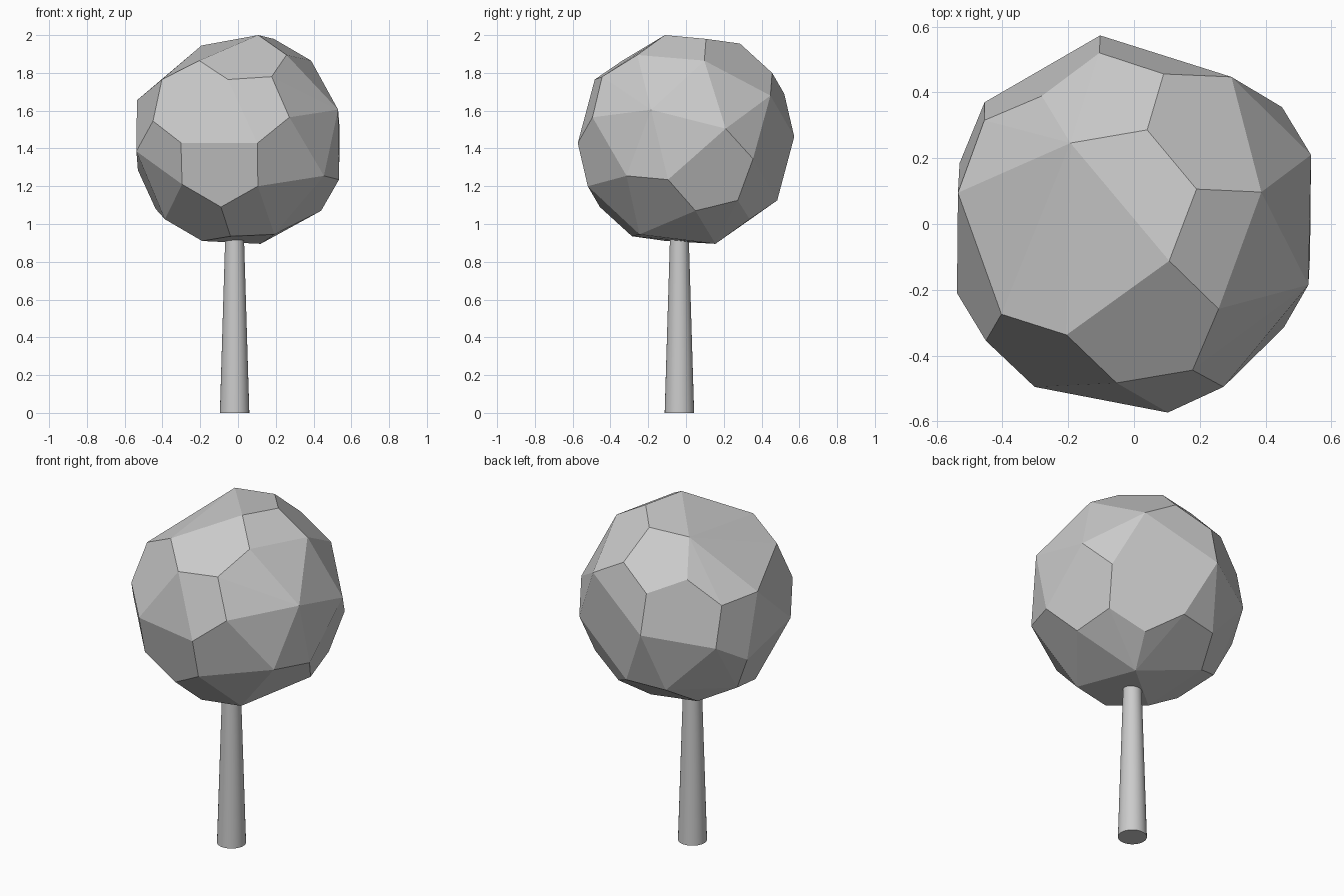
import bpy, bmesh
from math import radians
from mathutils import Vector

if "Cube" in bpy.data.objects:
    bpy.data.objects.remove(bpy.data.objects["Cube"])

# Crown: irregular faceted ball, the hull of rim points around its centre
CENTRE = Vector((0, 0, 1.445))
# corners that also appear mirrored through the centre
PAIRED = [
    (.19, .106, .535), (-.193, .246, .50), (.04, .286, .51), (-.455, .315, .19),
    (-.535, .095, .21), (-.403, -.274, .32), (-.053, -.483, .32), (.178, -.444, .335),
    (.257, -.258, .45), (.387, .097, .42), (.09, .456, .355), (-.105, .52, .245),
    (.296, .447, .235), (-.205, -.337, .42), (-.45, -.355, .10), (.53, -.185, .16),
    (.103, -.573, -.017), (-.538, -.21, -.06)]
# corners that appear on one side only
SINGLE = [
    (.107, -.112, .555), (-.28, .389, .325), (-.302, -.495, -.015), (.272, -.495, .12),
    (-.454, .37, -.045), (.44, .05, -.375), (.12, .156, -.55), (-.436, .145, -.365)]

bm = bmesh.new()
for p in PAIRED:
    for s in (1, -1):
        bm.verts.new(CENTRE + s * Vector(p))
for p in SINGLE:
    bm.verts.new(CENTRE + Vector(p))
bmesh.ops.convex_hull(bm, input=bm.verts[:])
bmesh.ops.dissolve_limit(bm, angle_limit=radians(3), verts=bm.verts[:], edges=bm.edges[:])
bmesh.ops.recalc_face_normals(bm, faces=bm.faces[:])
mesh = bpy.data.meshes.new("crown")
bm.to_mesh(mesh)
bm.free()
crown = bpy.data.objects.new("crown", mesh)
bpy.context.collection.objects.link(crown)

# Trunk: tapered round post, its top just inside the crown
HEIGHT = .92
bpy.ops.mesh.primitive_cone_add(vertices=32, radius1=.078, radius2=.05, depth=HEIGHT,
                                location=(-.018, -.035, HEIGHT / 2))
trunk = bpy.context.object
trunk.name = "trunk"
bpy.ops.object.shade_smooth_by_angle(angle=radians(30))
